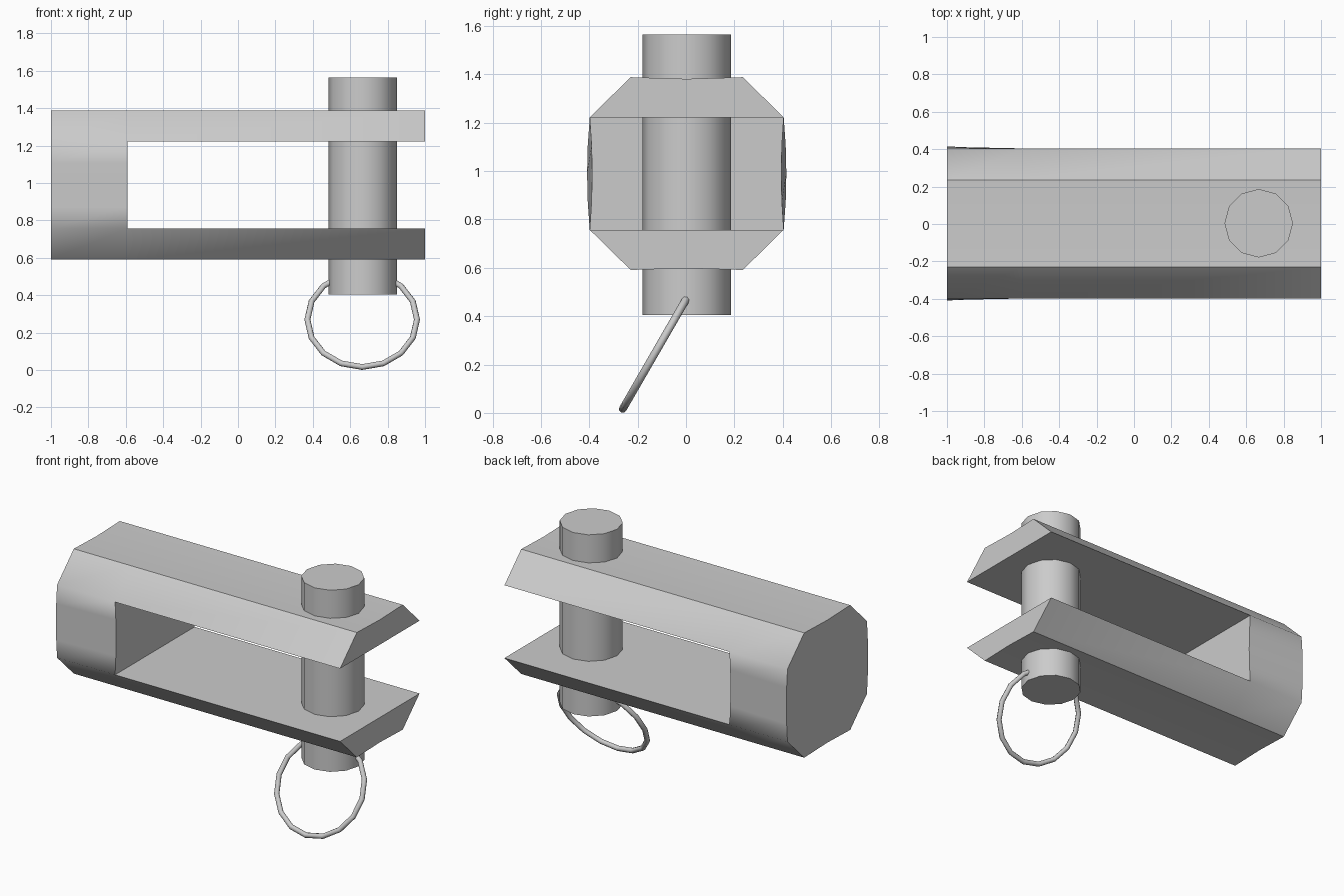
import bpy, bmesh
from math import radians

if "Cube" in bpy.data.objects:
    bpy.data.objects.remove(bpy.data.objects["Cube"])

OY = 0.003                      # slight sideways offset of the fork
ZL, ZH = 0.757, 1.222           # slot floor and ceiling
X0, X1, X2 = -1.0, -0.59, 1.0   # rear end, slot root, jaw tips


def jaw_profile(up):
    """Outer profile of one jaw, from -y to +y for the upper, reversed for the lower."""
    half = [(-0.401, ZH), (-0.232, 1.388), (0, 1.381), (0.232, 1.388), (0.401, ZH)]
    if up:
        return half
    return [(-y, ZL + ZH - z) for y, z in half]


def side_profile(sign, bulge):
    """Bowed side wall points between the two jaws."""
    pts = []
    for t in (-0.5, 0, 0.5):
        z = (ZL + ZH) / 2 - sign * t * (ZH - ZL)
        pts.append((sign * (0.401 + bulge * (1 - t * t * 1.0 * 4 * 0.25)), z))
    # only interior points, evenly spread
    mid, h = (ZL + ZH) / 2, (ZH - ZL) / 4
    return [(sign * (0.401 + bulge * k), mid + sign * dz)
            for k, dz in ((0.75, h), (1, 0), (0.75, -h))]


def section(bm, x, bulge):
    pts = (jaw_profile(True) + side_profile(1, bulge)
           + jaw_profile(False) + side_profile(-1, bulge))
    return [bm.verts.new((x, y + OY, z)) for y, z in pts]


# Fork: solid rear block with two jaws
bm = bmesh.new()
a = section(bm, X0, 0.011)
b = section(bm, X1, -0.010)
n = len(a)
bm.faces.new(a)
for i in range(n):
    j = (i + 1) % n
    bm.faces.new((a[i], b[i], b[j], a[j]))
bm.faces.new([b[i] for i in (4, 5, 6, 7, 8, 12, 13, 14, 15, 0)])   # slot root
for s in (0, 8):
    root = b[s:s + 5]
    tip = [bm.verts.new((X2, v.co.y, v.co.z)) for v in root]
    for i in range(5):
        j = (i + 1) % 5
        bm.faces.new((root[i], tip[i], tip[j], root[j]))
    bm.faces.new(tip)
bmesh.ops.recalc_face_normals(bm, faces=bm.faces)
for f in bm.faces:
    f.smooth = True
for e in bm.edges:
    p, q = e.verts[0].co, e.verts[1].co
    m = (p + q) / 2
    # the rear block sides blend softly into the chamfers
    soft = (abs(p.x - q.x) > 0.1 and m.x < X1 and abs(m.y) > 0.35)
    e.smooth = soft or e.calc_face_angle(0) < radians(30)
me = bpy.data.meshes.new("fork")
bm.to_mesh(me)
bm.free()
bpy.context.collection.objects.link(bpy.data.objects.new("fork", me))

# Cross pin
bpy.ops.mesh.primitive_cylinder_add(vertices=12, radius=0.183, depth=1.16,
                                    location=(0.667, 0.004, 0.985))
bpy.context.object.name = "pin"
bpy.ops.object.shade_smooth_by_angle(angle=radians(40))

# Pull ring passing through the pin's lower end
bpy.ops.mesh.primitive_torus_add(major_segments=16, minor_segments=8,
                                 major_radius=0.293, minor_radius=0.016,
                                 location=(0.664, -0.115, 0.27),
                                 rotation=(radians(60), 0, 0))
bpy.context.object.name = "pull_ring"
bpy.ops.object.shade_smooth_by_angle(angle=radians(60))
